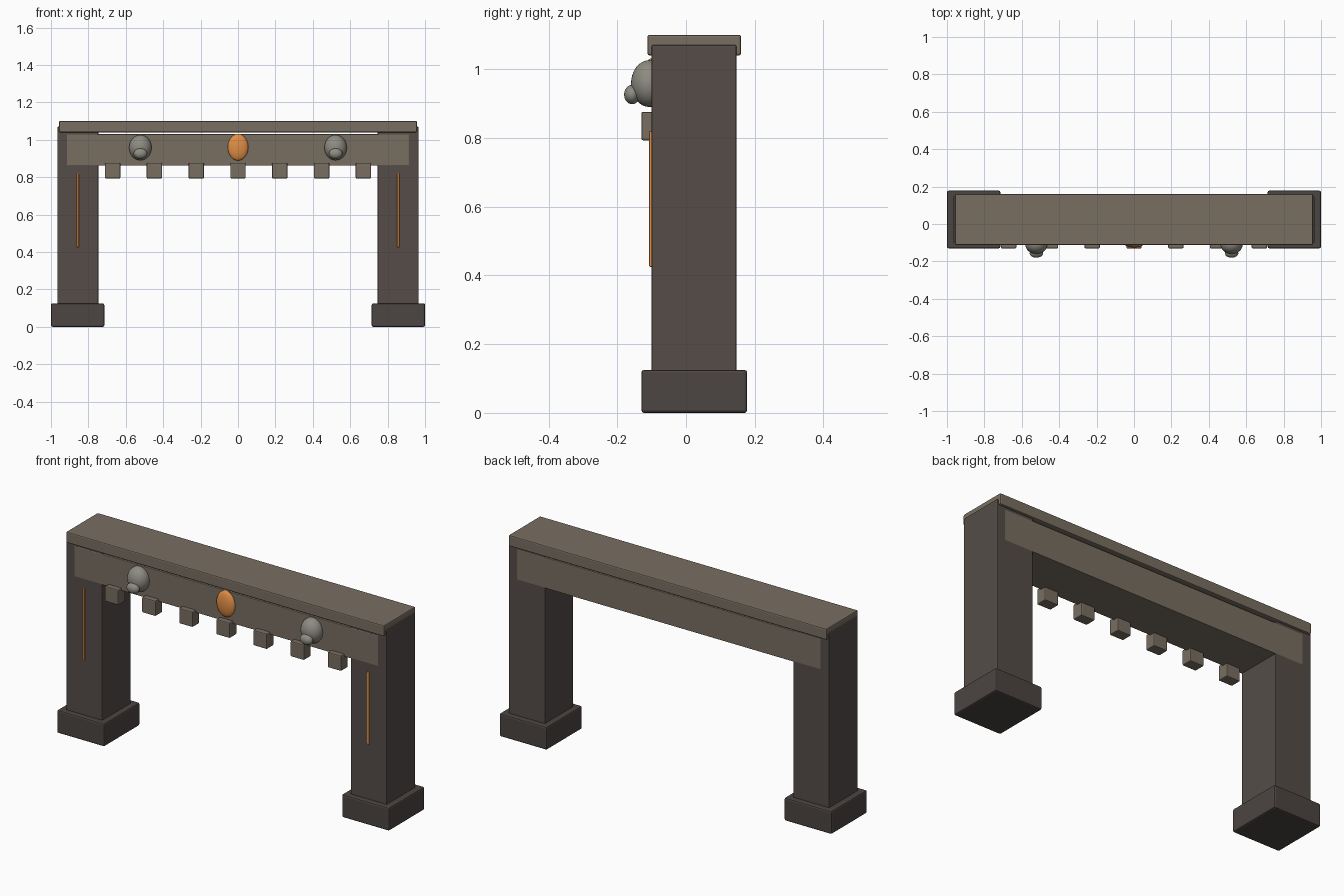
import bpy
import math

if "Cube" in bpy.data.objects:
    bpy.data.objects.remove(bpy.data.objects["Cube"])


def material(name, rgb):
    m = bpy.data.materials.new(name)
    m.diffuse_color = (*rgb, 1.0)
    m.use_nodes = True
    m.node_tree.nodes["Principled BSDF"].inputs["Base Color"].default_value = m.diffuse_color
    return m


DARK = material("dark_stone", (0.09, 0.073, 0.066))
BASE = material("base_stone", (0.072, 0.06, 0.055))
STONE = material("stone", (0.19, 0.155, 0.12))
BONE = material("bone", (0.27, 0.26, 0.22))
GLOW = material("ember", (0.75, 0.27, 0.06))


def box(name, x, y, z, mat, bevel):
    """Bevelled box from (min, max) ranges on each axis."""
    ranges = (x, y, z)
    bpy.ops.mesh.primitive_cube_add(size=1, location=[(a + b) / 2 for a, b in ranges])
    ob = bpy.context.object
    ob.name = name
    ob.scale = [b - a for a, b in ranges]
    bpy.ops.object.transform_apply(location=False, rotation=False, scale=True)
    ob.data.materials.append(mat)
    mod = ob.modifiers.new("Bevel", 'BEVEL')
    mod.width = bevel
    mod.segments = 2
    return ob


def ellipsoid(name, centre, radii, mat):
    bpy.ops.mesh.primitive_uv_sphere_add(segments=32, ring_count=16, radius=1, location=centre)
    ob = bpy.context.object
    ob.name = name
    ob.scale = radii
    bpy.ops.object.transform_apply(location=False, rotation=False, scale=True)
    ob.data.materials.append(mat)
    bpy.ops.object.shade_smooth()
    return ob


def side_range(s, a, b):
    return (a, b) if s > 0 else (-b, -a)


# Paired parts on the left and right
for s, side in ((-1, "left"), (1, "right")):
    box(f"{side}_plinth", side_range(s, 0.715, 1.0), (-0.13, 0.178), (0, 0.125), BASE, 0.008)
    box(f"{side}_post", side_range(s, 0.747, 0.965), (-0.10, 0.147), (0.11, 1.07), DARK, 0.004)
    # Glowing slit on the front of the post
    box(f"{side}_glow_strip", side_range(s, 0.851, 0.863), (-0.107, -0.095), (0.425, 0.82), GLOW, 0.003)
    # Skull ornament with jaw
    ellipsoid(f"{side}_skull", (s * 0.522, -0.107, 0.958), (0.06, 0.053, 0.068), BONE)
    ellipsoid(f"{side}_skull_jaw", (s * 0.522, -0.157, 0.926), (0.036, 0.023, 0.028), BONE)

# Lintel and the cap slab floating just above it
box("lintel", (-0.915, 0.915), (-0.101, 0.1475), (0.862, 1.03), STONE, 0.003)
box("cap_slab", (-0.957, 0.957), (-0.112, 0.16), (1.04, 1.10), STONE, 0.006)

# Row of small blocks under the front edge
for i in range(7):
    x = (i - 3) * 0.2235
    box(f"dentil_{i + 1}", (x - 0.041, x + 0.041), (-0.13, -0.07), (0.793, 0.876), STONE, 0.005)

# Central glowing gem
ellipsoid("centre_gem", (0, -0.103, 0.96), (0.055, 0.022, 0.071), GLOW)
